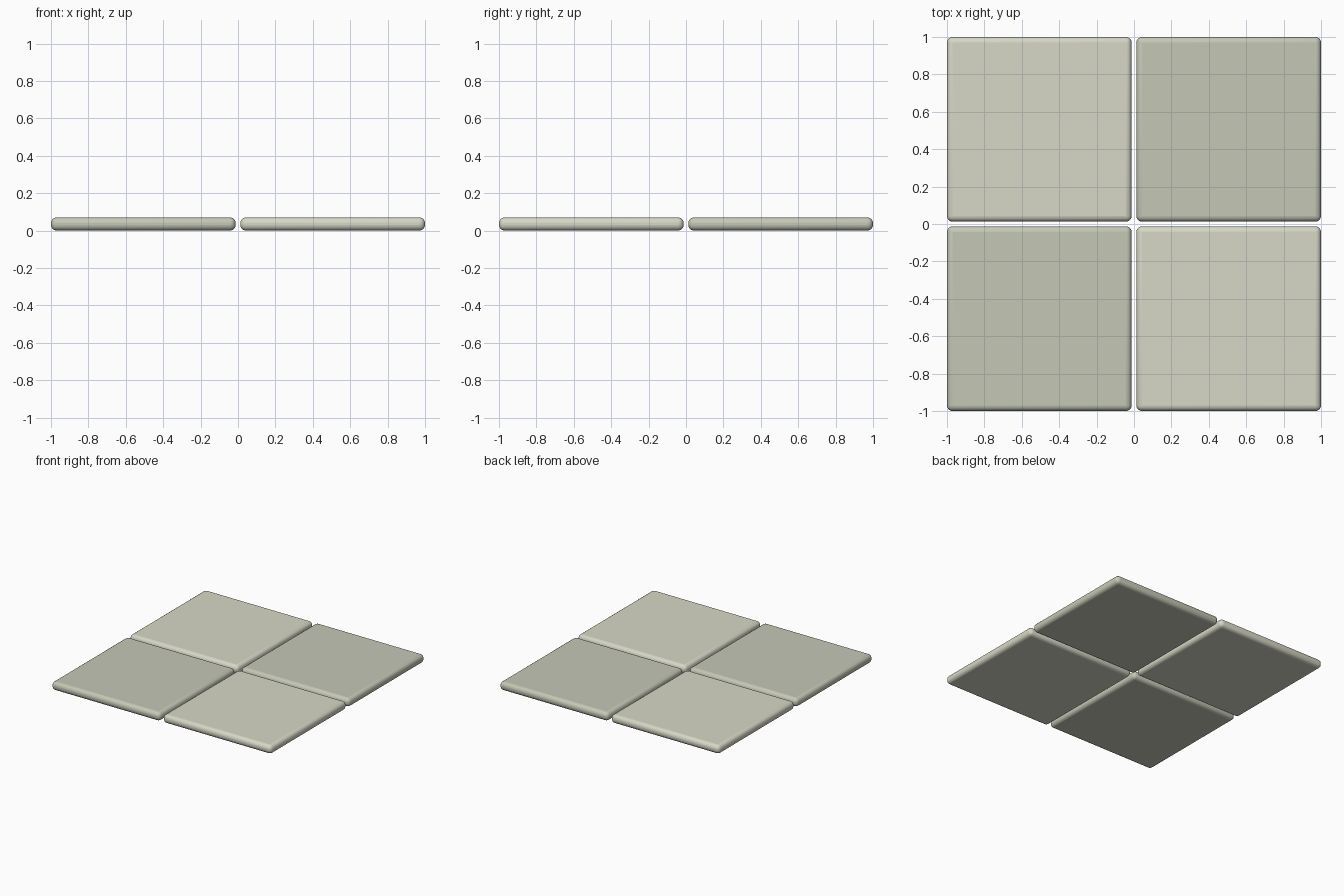
import bpy

if "Cube" in bpy.data.objects:
    bpy.data.objects.remove(bpy.data.objects["Cube"])

SIZE, GAP, THICK = 0.9875, 0.025, 0.07


def material(name, color):
    m = bpy.data.materials.new(name)
    m.diffuse_color = (*color, 1)
    m.use_nodes = True
    m.node_tree.nodes["Principled BSDF"].inputs["Base Color"].default_value = m.diffuse_color
    return m


light = material("light_stone", (0.68, 0.68, 0.57))
dark = material("dark_stone", (0.56, 0.58, 0.47))


# One paving tile with rounded edges
def tile(name, sx, sy, mat):
    c = (SIZE + GAP) / 2
    bpy.ops.mesh.primitive_cube_add(size=1, location=(sx * c, sy * c, THICK / 2))
    ob = bpy.context.object
    ob.name = name
    ob.scale = (SIZE, SIZE, THICK)
    bpy.ops.object.transform_apply(location=False, rotation=False, scale=True)
    ob.data.materials.append(mat)
    b = ob.modifiers.new("rounded_edges", "BEVEL")
    b.width = 0.03
    b.segments = 4
    bpy.ops.object.shade_smooth_by_angle()


# Two by two checkerboard
for sx, side in ((-1, "left"), (1, "right")):
    for sy, end in ((-1, "front"), (1, "back")):
        tile(f"tile_{end}_{side}", sx, sy, dark if sx == sy else light)
